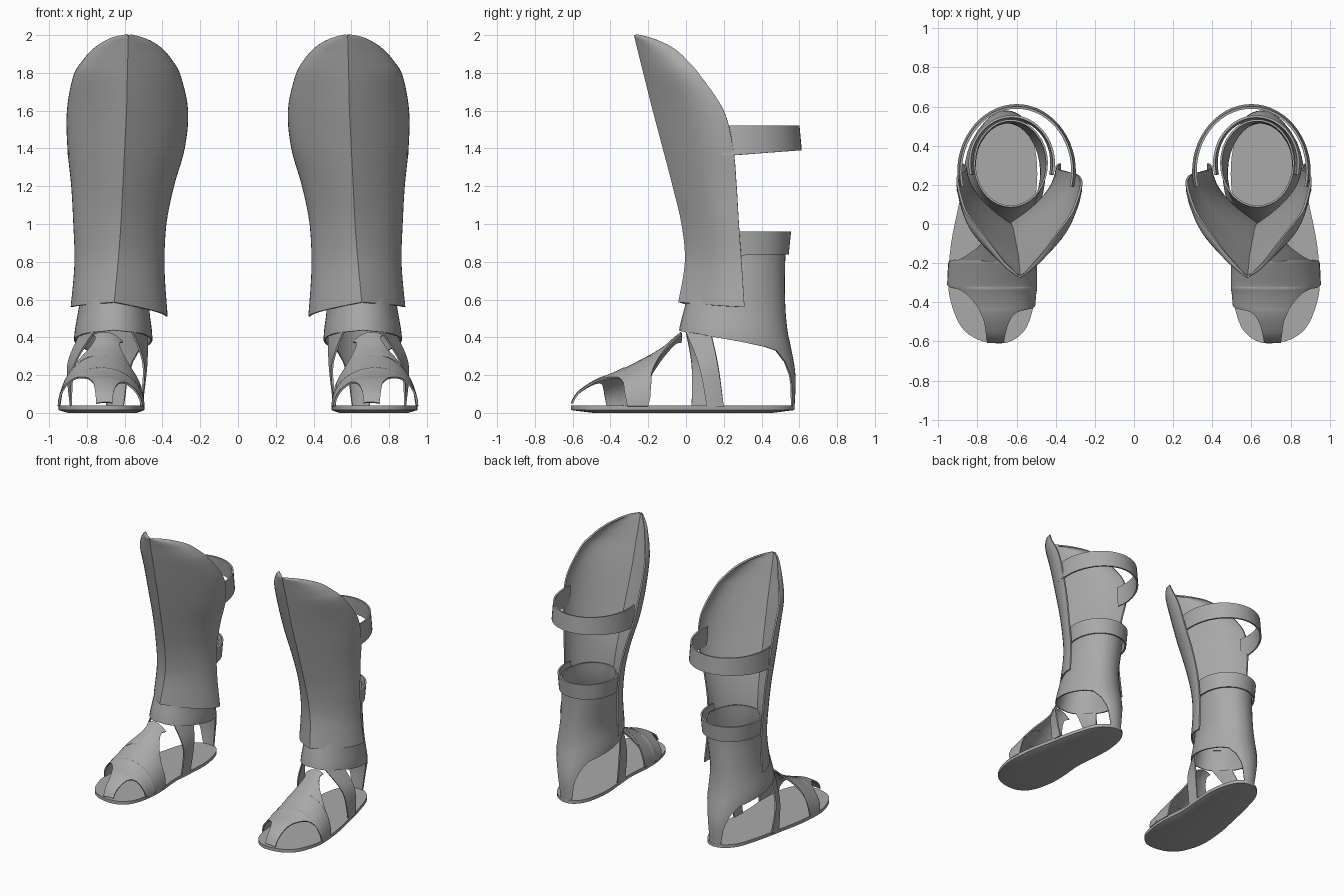
import bpy
from math import acos, cos, sin, pi, radians
from mathutils import Vector

cube = bpy.data.objects.get("Cube")
if cube:
    bpy.data.objects.remove(cube, do_unlink=True)

GREY = (0.4, 0.4, 0.4, 1)
grey = bpy.data.materials.new("plain_grey")
grey.use_nodes = True
grey.diffuse_color = GREY
grey.node_tree.nodes["Principled BSDF"].inputs["Base Color"].default_value = GREY


def spline(points, steps, closed=False):
    """Catmull-Rom curve through points of any dimension."""
    pts = [Vector(p) for p in points]
    n = len(pts)

    def at(i):
        return pts[i % n] if closed else pts[max(0, min(n - 1, i))]

    out = []
    for i in range(n if closed else n - 1):
        a, b, c, d = (at(i + k) for k in (-1, 0, 1, 2))
        for s in range(steps):
            t = s / steps
            out.append(b + (c - a) * (t / 2)
                       + (a * 2 - b * 5 + c * 4 - d) * (t * t / 2)
                       + (b * 3 - a - c * 3 + d) * (t ** 3 / 2))
    if not closed:
        out.append(pts[-1])
    return out


def lookup(table, key):
    """Linear interpolation in a table sorted by its first column."""
    key = max(table[0][0], min(table[-1][0], key))
    for lo, hi in zip(table, table[1:]):
        if key <= hi[0]:
            break
    t = (key - lo[0]) / (hi[0] - lo[0])
    return [a + (b - a) * t for a, b in zip(lo[1:], hi[1:])]


def make_pair(name, verts, faces, thickness=0):
    """Object for the left leg, mirrored to give the right one."""
    mesh = bpy.data.meshes.new(name)
    mesh.from_pydata([tuple(v) for v in verts], [], faces)
    mesh.validate()
    mesh.materials.append(grey)
    obj = bpy.data.objects.new(name, mesh)
    bpy.context.collection.objects.link(obj)
    bpy.ops.object.select_all(action='DESELECT')
    obj.select_set(True)
    bpy.context.view_layer.objects.active = obj
    bpy.ops.object.mode_set(mode='EDIT')
    bpy.ops.mesh.select_all(action='SELECT')
    bpy.ops.mesh.remove_doubles(threshold=0.0005)
    bpy.ops.mesh.normals_make_consistent(inside=False)
    bpy.ops.object.mode_set(mode='OBJECT')
    if thickness:
        solid = obj.modifiers.new("Thickness", 'SOLIDIFY')
        solid.thickness = thickness
        solid.offset = 0
    mirror = obj.modifiers.new("Other leg", 'MIRROR')
    mirror.use_mirror_merge = False
    bpy.ops.object.convert(target='MESH')
    bpy.ops.object.shade_smooth_by_angle(angle=radians(35))


def sheet(name, rows, thickness, closed=False):
    """Thin surface through equal rows of points."""
    w = len(rows[0])
    cols = w if closed else w - 1
    faces = [(r * w + c, r * w + (c + 1) % w, (r + 1) * w + (c + 1) % w, (r + 1) * w + c)
             for r in range(len(rows) - 1) for c in range(cols)]
    make_pair(name, [p for row in rows for p in row], faces, thickness)


# Sole: flat foot outline with a slightly bellied underside
outline = spline([(.7, -.61), (.8, -.59), (.88, -.53), (.93, -.42), (.95, -.3), (.935, -.1),
                  (.895, .1), (.85, .3), (.79, .48), (.7, .565), (.6, .565), (.53, .48),
                  (.495, .3), (.505, .1), (.515, -.05), (.5, -.25), (.51, -.4),
                  (.55, -.53), (.62, -.595)], 4, closed=True)
n = len(outline)
middle = Vector((.7, -.02))
rings = [[(*p, .04) for p in outline], [(*p, .015) for p in outline],
         [(*middle.lerp(p, .8), 0) for p in outline]]
faces = [tuple(range(n)), tuple(range(2 * n, 3 * n))]
faces += [(r * n + i, r * n + (i + 1) % n, (r + 1) * n + (i + 1) % n, (r + 1) * n + i)
          for r in (0, 1) for i in range(n)]
make_pair("sole", [v for ring in rings for v in ring], faces)

# Vamp: domed foot cover; columns are y, inner cut, outer cut, sole inner, sole outer, height
vamp = [(-.605, .665, .75, .63, .77, .02), (-.57, .66, .755, .58, .84, .075),
        (-.5, .64, .765, .535, .895, .125), (-.45, .6, .785, .515, .92, .15),
        (-.42, .5, .8, .51, .93, .16), (-.36, .5, .85, .505, .94, .185),
        (-.33, .5, .9, .5, .945, .2), (-.31, .5, .95, .5, .95, .205),
        (-.2, .5, .95, .5, .945, .262), (-.185, .54, .9, .5, .942, .27),
        (-.16, .57, .855, .505, .94, .285), (-.11, .61, .79, .505, .93, .318),
        (-.06, .63, .755, .51, .92, .362), (-.025, .61, .765, .51, .91, .39)]
rows = []
for y, inner, outer, left, right, height in spline(vamp, 4):
    mid, half = (left + right) / 2, (right - left) / 2
    start, end = (acos(max(-1, min(1, (x - mid) / half))) for x in (outer, inner))
    angles = [start + (end - start) * k / 20 for k in range(21)]
    rows.append([(mid + half * cos(a), y, .035 + height * sin(a)) for a in angles])
sheet("vamp", rows, .01)

# Ankle cuff with heel strip; profile columns are z, centre x, centre y, radius x, radius y
cuff = spline([(.035, .65, .29, .17, .28), (.2, .655, .28, .18, .295), (.35, .66, .26, .2, .29),
               (.43, .66, .25, .2, .283), (.58, .655, .262, .18, .258),
               (.8, .635, .295, .18, .225), (.93, .63, .31, .185, .22)], 4)
# Lower hem height by angle from the heel
hem = [(0, .035), (.26, .035), (.3, .07), (.36, .15), (.42, .2), (.55, .27),
       (.75, .33), (1, .35), (1.6, .385), (2.3, .42), (pi, .437)]
half_turn = [0, .13] + [h[0] for h in hem[1:8]] + [1 + (pi - 1) * k / 12 for k in range(1, 13)]
turn = half_turn + [-a for a in reversed(half_turn[1:-1])]
rows = []
for k in range(25):
    row = []
    for a in turn:
        low = lookup(hem, abs(a))[0]
        z = low + (.93 - low) * k / 24
        cx, cy, rx, ry = lookup(cuff, z)
        row.append((cx + rx * sin(a), cy + ry * cos(a), z))
    rows.append(row)
sheet("ankle_cuff", rows, .01, closed=True)


# Instep straps: ribbons between a front and a rear edge
def ribbon(name, front, rear):
    pairs = zip(spline(front, 8), spline(rear, 8))
    sheet(name, [[a.lerp(b, k / 4) for k in range(5)] for a, b in pairs], .01)


ribbon("outer_instep_strap", [(.76, 0, .43), (.865, .07, .25), (.885, .11, .035)],
       [(.838, .135, .41), (.9, .17, .25), (.885, .2, .035)])
ribbon("inner_instep_strap", [(.56, 0, .43), (.5, .03, .25), (.515, .03, .035)],
       [(.482, .135, .41), (.485, .14, .25), (.51, .13, .035)])

# Shin guard: ridged plate; columns are z, inner x, outer x, edge y, ridge x, ridge y
guard = [(2, .579, .581, -.27, .58, -.27), (1.985, .515, .655, -.2, .581, -.266),
         (1.96, .455, .71, -.13, .582, -.26), (1.92, .4, .767, -.055, .583, -.25),
         (1.86, .35, .82, .01, .584, -.235), (1.78, .308, .867, .08, .586, -.215),
         (1.6, .27, .9, .2, .59, -.17), (1.4, .288, .897, .25, .6, -.117),
         (1.2, .345, .877, .268, .61, -.065), (1, .385, .866, .28, .62, -.018),
         (.8, .395, .86, .295, .635, 0), (.585, .378, .88, .31, .655, -.035)]
rows = []
for z, inner, outer, edge_y, ridge_x, ridge_y in spline(guard, 5):
    sag = max(0, 1 - (z - .585) / .4)

    def wing(x, drop):
        ridge = Vector((ridge_x, ridge_y, z))
        edge = Vector((x, edge_y, z - drop * sag))
        bend = Vector((x, ridge_y + .5 * (edge_y - ridge_y), z - drop * sag * .7))
        return [ridge * (1 - t) ** 2 + bend * (2 * t * (1 - t)) + edge * t * t
                for t in (k / 12 for k in range(13))]

    rows.append(wing(inner, .075)[::-1] + wing(outer, .025)[1:])
sheet("shin_guard", rows, .012)


# Calf bands: open hoops behind the guard, bottom rising towards the back
def band(name, cx, cy, rx, ry, top, low, rise, flare, spread):
    rows = [[], []]
    for k in range(33):
        a = radians(-spread + (180 + 2 * spread) * k / 32)
        back = max(0, sin(a))
        for row, z, grow in ((rows[0], top, 0), (rows[1], low + rise * back, flare)):
            row.append((cx + (rx + grow) * cos(a), cy + (ry + grow * back) * sin(a), z))
    sheet(name, rows, .012)


band("upper_calf_band", .6, .27, .285, .325, 1.52, 1.365, .025, .012, 14)
band("lower_calf_band", .625, .31, .215, .24, .96, .835, .005, -.012, 14)
